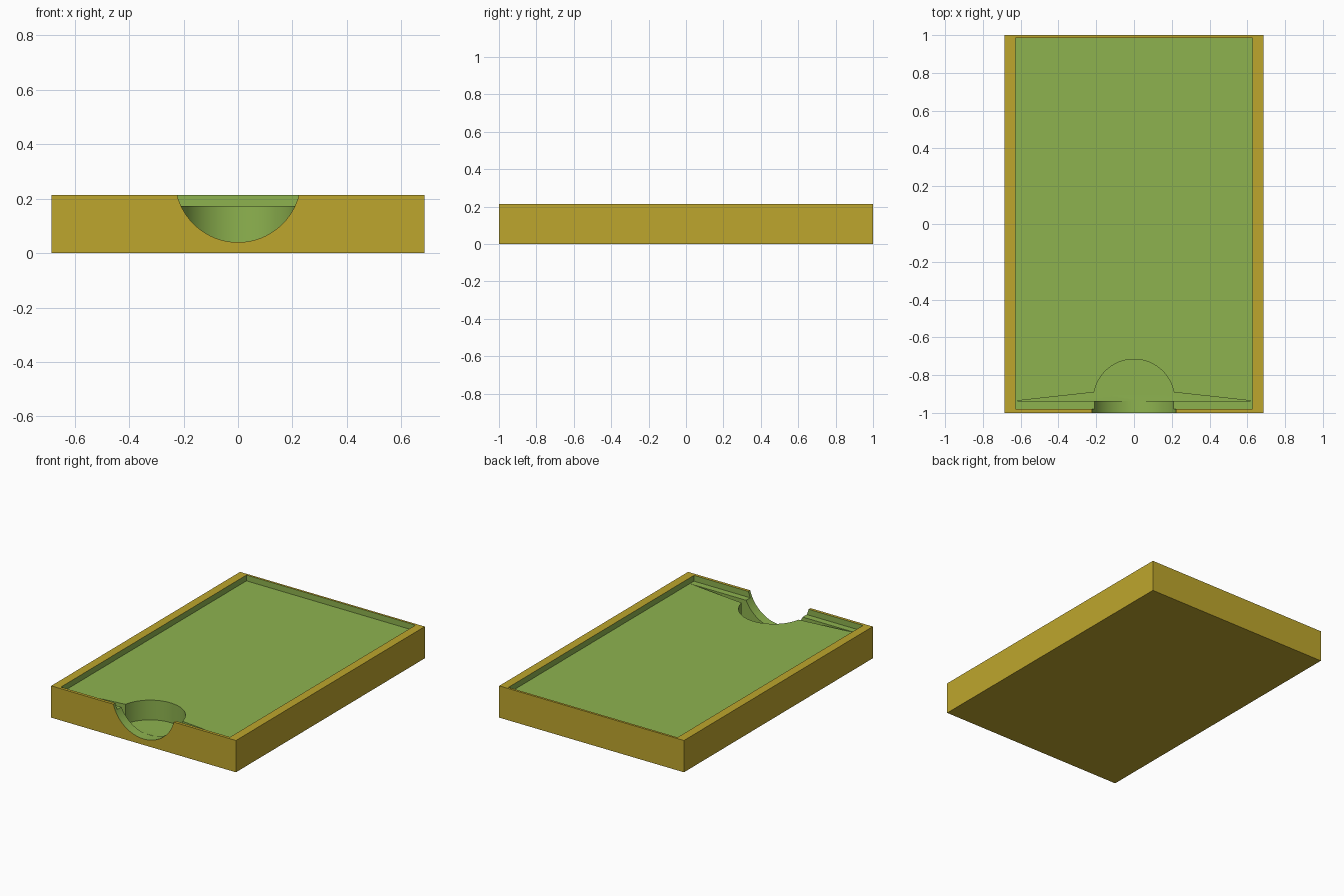
import bpy, bmesh, math
from mathutils import Vector

if "Cube" in bpy.data.objects:
    bpy.data.objects.remove(bpy.data.objects["Cube"])

H = 0.213        # tray height
HX = 0.685       # half width


def material(name, rgb):
    m = bpy.data.materials.new(name)
    m.diffuse_color = (*rgb, 1)
    m.use_nodes = True
    m.node_tree.nodes["Principled BSDF"].inputs["Base Color"].default_value = m.diffuse_color
    return m


gold = material("ochre_shell", (0.515, 0.381, 0.026))
green = material("green_inside", (0.268, 0.448, 0.078))


def prism(name, points, offset):
    """Solid made by pushing a flat outline along an offset."""
    bm = bmesh.new()
    face = bm.faces.new([bm.verts.new(p) for p in points])
    new = bmesh.ops.extrude_face_region(bm, geom=[face])["geom"]
    bmesh.ops.translate(bm, vec=Vector(offset),
                        verts=[v for v in new if isinstance(v, bmesh.types.BMVert)])
    bmesh.ops.recalc_face_normals(bm, faces=bm.faces[:])
    mesh = bpy.data.meshes.new(name)
    bm.to_mesh(mesh)
    bm.free()
    ob = bpy.data.objects.new(name, mesh)
    bpy.context.collection.objects.link(ob)
    return ob


def rect(x, y0, y1, z):
    return [(-x, y0, z), (x, y0, z), (x, y1, z), (-x, y1, z)]


# Outer block of the tray
tray = prism("tray", rect(HX, -1, 1, 0), (0, 0, H))

# Shallow recess
recess = prism("recess_cutter", rect(0.627, -0.98, 0.985, 0.174), (0, 0, 0.2))

# Round finger pocket with a tapering slot on either side
r, cy = 0.215, -0.931
start = math.asin(0.04 / r)
arc = [start + (math.pi - 2 * start) * i / 40 for i in range(41)]
outline = [(-0.62, -0.936, 0.0415), (0.62, -0.936, 0.0415)]
outline += [(r * math.cos(a), cy + r * math.sin(a), 0.0415) for a in arc]
pocket = prism("pocket_cutter", outline, (0, 0, 0.15))

# Round notch through the front wall
ring = [2 * math.pi * i / 80 for i in range(80)]
notch = prism("notch_cutter",
              [(0.231 * math.sin(a), -1.1, 0.271 - 0.231 * math.cos(a)) for a in ring],
              (0, 0.168, 0))

bpy.context.view_layer.objects.active = tray
tray.select_set(True)
for cutter in (recess, pocket, notch):
    mod = tray.modifiers.new("cut", 'BOOLEAN')
    mod.operation = 'DIFFERENCE'
    mod.solver = 'EXACT'
    mod.object = cutter
    bpy.ops.object.modifier_apply(modifier=mod.name)
    bpy.data.objects.remove(cutter)

# Outer faces and rim are ochre, all cut faces are green
tray.data.materials.clear()
tray.data.materials.append(gold)
tray.data.materials.append(green)
for p in tray.data.polygons:
    c = p.center
    outer = (abs(c.x) > HX - 0.001 or abs(c.y) > 0.999
             or c.z < 0.001 or c.z > H - 0.001)
    p.material_index = 0 if outer else 1

bpy.ops.object.shade_smooth_by_angle(angle=math.radians(25))
